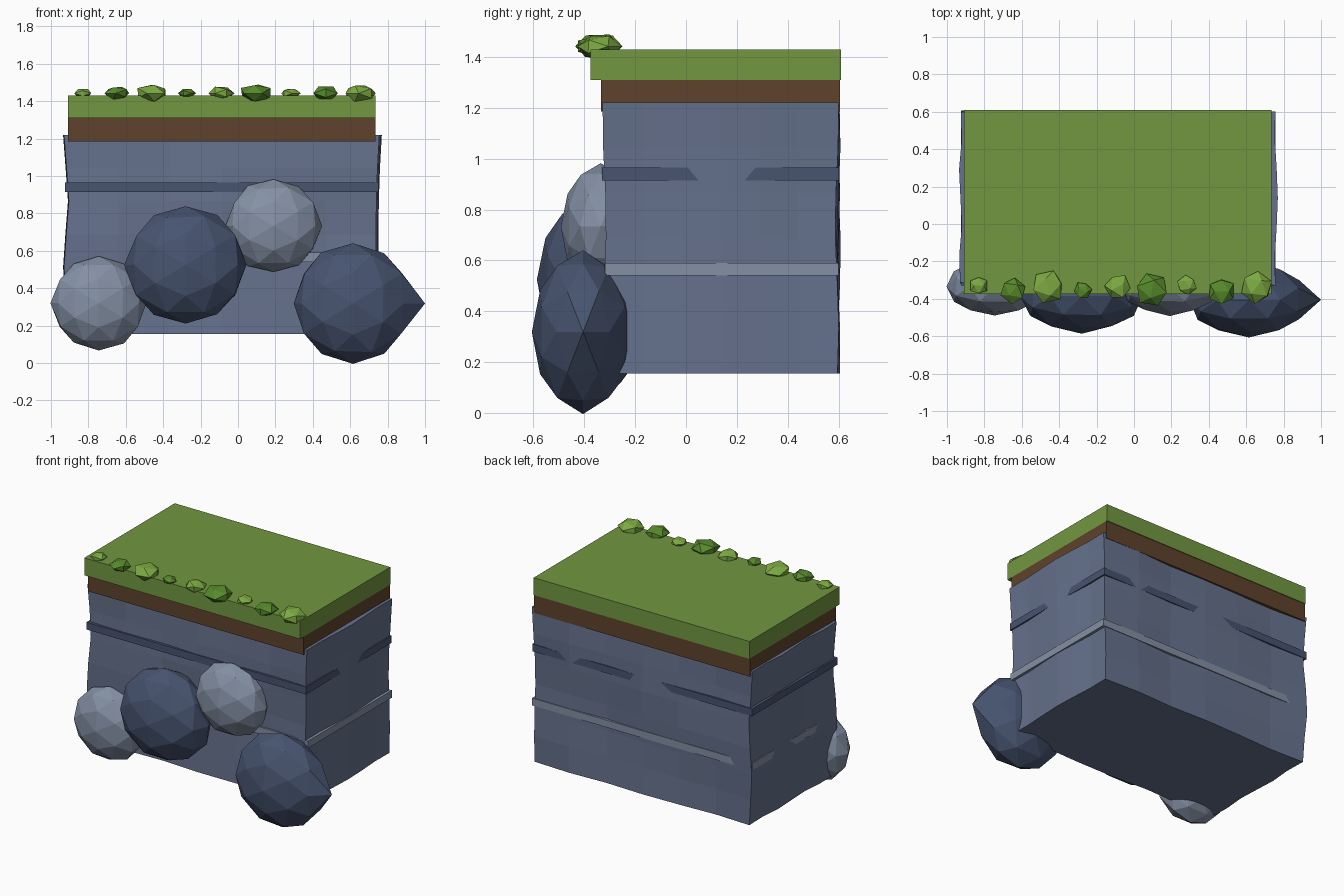
import bpy, bmesh, random
from math import sin, cos, pi
from mathutils import Vector, Matrix

if "Cube" in bpy.data.objects:
    bpy.data.objects.remove(bpy.data.objects["Cube"])

random.seed(4)
PHI = (1 + 5 ** 0.5) / 2


def material(name, hex_code):
    rgb = [int(hex_code[i:i + 2], 16) / 255 for i in (0, 2, 4)]
    lin = [((c + 0.055) / 1.055) ** 2.4 for c in rgb]
    m = bpy.data.materials.new(name)
    m.diffuse_color = (*lin, 1)
    m.use_nodes = True
    m.node_tree.nodes["Principled BSDF"].inputs["Base Color"].default_value = m.diffuse_color
    return m


STONE = material("stone", "65718c")
DARK = material("dark stone", "475470")
LIGHT = material("light stone", "8490a4")
SOIL = material("soil", "5f422c")
GRASS = material("grass", "729740")
LEAF_A = material("light leaf", "7dab42")
LEAF_B = material("dark leaf", "578a2b")


def finish(bm, name, mat):
    bmesh.ops.recalc_face_normals(bm, faces=bm.faces)
    me = bpy.data.meshes.new(name)
    bm.to_mesh(me)
    bm.free()
    me.materials.append(mat)
    ob = bpy.data.objects.new(name, me)
    bpy.context.collection.objects.link(ob)
    return ob


def box(name, lo, hi, mat):
    bm = bmesh.new()
    bmesh.ops.create_cube(bm, size=1)
    for v in bm.verts:
        v.co = [l + (h - l) * (c + 0.5) for l, h, c in zip(lo, hi, v.co)]
    return finish(bm, name, mat)


def ico_points(detail):
    """Icosahedron with its two-fold axes on x, y, z; detail adds edge midpoints."""
    pts = []
    for a in (-1, 1):
        for b in (-PHI, PHI):
            pts += [Vector((a, 0, b)), Vector((0, b, a)), Vector((b, a, 0))]
    if detail:
        mids = [(p + q) for i, p in enumerate(pts) for q in pts[i + 1:]
                if (p - q).length < 2.1]
        pts += mids
    return [p.normalized() for p in pts]


def lump(name, centre, size, mat, detail, jitter, turn=0.0, tip=1.0):
    bm = bmesh.new()
    for p in ico_points(detail):
        bm.verts.new(p)
    bmesh.ops.convex_hull(bm, input=bm.verts[:])
    rot = Matrix.Rotation(turn, 3, 'Z')
    for v in bm.verts:
        k = tip if v.co.x > 0.99 else 1 + random.uniform(-jitter, jitter)
        p = rot @ (v.co * k)
        v.co = [c + s * q for c, s, q in zip(centre, size, p)]
    return finish(bm, name, mat)


# Cliff body: gridded block with rippled side walls and flat top and bottom
bm = bmesh.new()
bmesh.ops.create_cube(bm, size=2)
bmesh.ops.subdivide_edges(bm, edges=bm.edges[:], cuts=5, use_grid_fill=True)
for v in bm.verts:
    u, w, t = v.co
    x, y, z = -0.085 + 0.83 * u, 0.14 + 0.455 * w, 0.6875 + 0.5325 * t
    if u < -0.99:
        x -= 0.013 * cos(2 * pi * (1.22 - z) / 0.7) + 0.008 * sin(6 * w)
    if u > 0.99:
        x += 0.018 * max(0, t) ** 2 - 0.002 + 0.008 * cos(4 * w)
    if abs(w) > 0.99:
        y += w * (0.007 * cos(7 * u + w) + 0.007 * sin(4 * t - 2 * u))
    v.co = (x, y, z)
finish(bm, "cliff_body", STONE)

# Strata bands that just break through the walls
box("dark_stratum", (-0.925, -0.33, 0.915), (0.751, 0.602, 0.965), DARK)
box("light_stratum", (-0.925, -0.318, 0.54), (0.756, 0.599, 0.59), LIGHT)

# Soil and turf slabs
box("soil_layer", (-0.91, -0.335, 1.185), (0.735, 0.605, 1.31), SOIL)
box("grass_slab", (-0.91, -0.375, 1.31), (0.735, 0.61, 1.43), GRASS)

# Boulders leaning on the front wall
for i, (c, s, mat, tip) in enumerate([
        ((-0.745, -0.335, 0.32), (0.255, 0.155, 0.25), LIGHT, 1.0),
        ((-0.28, -0.385, 0.525), (0.325, 0.20, 0.315), DARK, 1.0),
        ((0.19, -0.335, 0.733), (0.26, 0.155, 0.248), LIGHT, 1.0),
        ((0.615, -0.405, 0.318), (0.32, 0.20, 0.318), DARK, 1.203)]):
    lump(f"boulder_{i + 1}", c, s, mat, 1, 0.015, tip=tip)

# Grass tufts along the front lip
radii = (0.05, 0.07, 0.09, 0.048, 0.07, 0.093, 0.053, 0.073, 0.09)
depths = (-0.33, -0.355, -0.335, -0.355, -0.337, -0.35, -0.325, -0.36, -0.338)
for i, (r, y) in enumerate(zip(radii, depths)):
    lump(f"grass_tuft_{i + 1}", (-0.83 + 0.1855 * i, y, 1.442), (r, r, r * 0.56),
         LEAF_B if i % 2 else LEAF_A, 0, 0.07, turn=i * 0.9)
